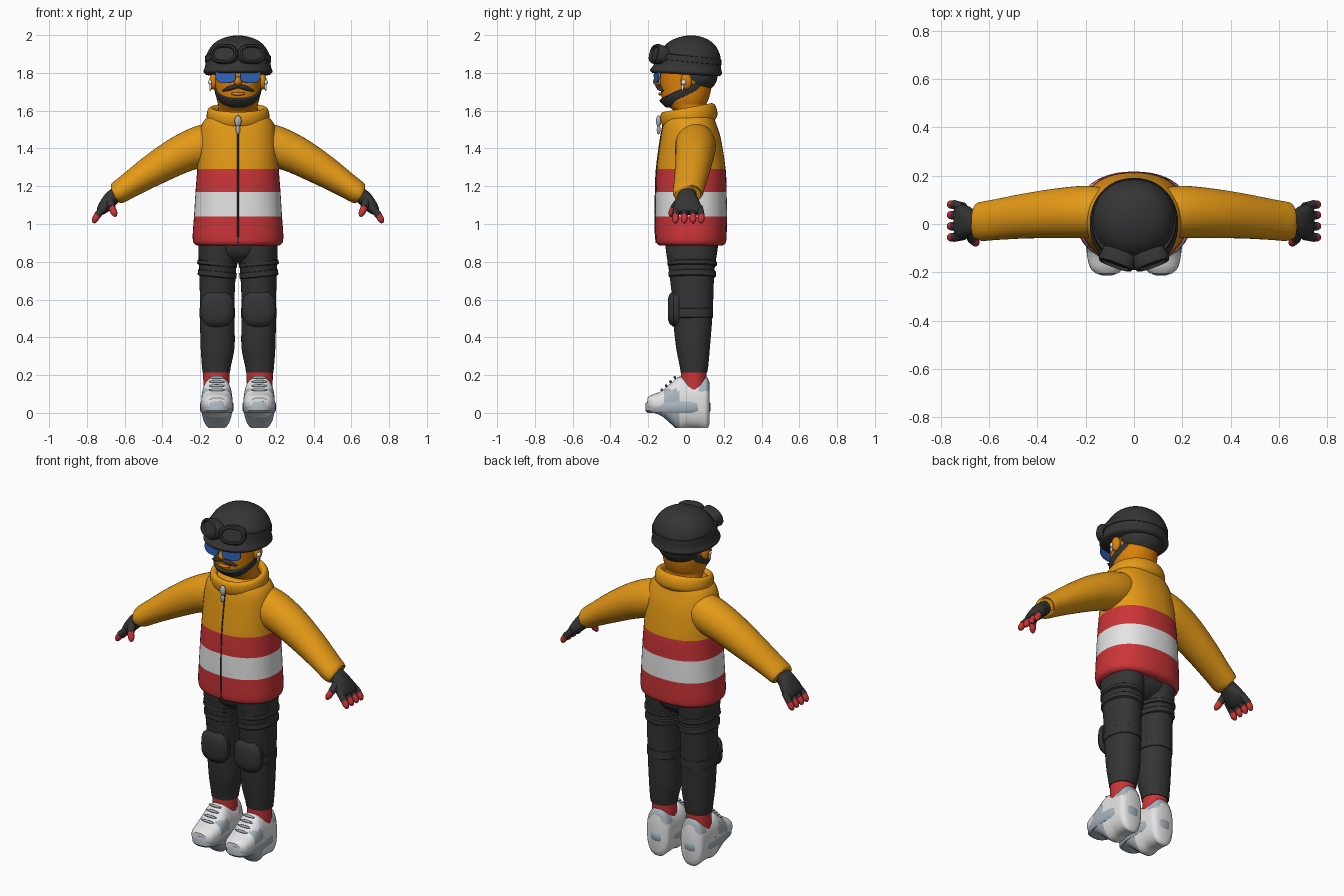
import bpy, bmesh
from math import sin, cos, pi, radians
from mathutils import Matrix, Vector

if "Cube" in bpy.data.objects:
    bpy.data.objects.remove(bpy.data.objects["Cube"], do_unlink=True)


def material(name, r, g, b):
    mat = bpy.data.materials.new(name)
    mat.use_nodes = True
    mat.diffuse_color = (r, g, b, 1)
    mat.node_tree.nodes["Principled BSDF"].inputs["Base Color"].default_value = (r, g, b, 1)
    return mat


gold = material("gold cloth", .78, .32, .008)
skin = material("orange skin", .72, .22, .003)
red = material("red cloth", .6, .035, .04)
white = material("white cloth", .78, .78, .78)
black = material("black cloth", .035, .035, .035)
blue = material("blue lens", .03, .13, .5)
grey = material("grey rubber", .4, .46, .51)
silver = material("silver metal", .45, .47, .5)


# Shared builders
def finish(name, bm, mats, side=1, rule=None):
    for v in bm.verts:
        v.co.x *= side
    bmesh.ops.recalc_face_normals(bm, faces=bm.faces)
    mats = mats if isinstance(mats, list) else [mats]
    if rule:
        for f in bm.faces:
            f.material_index = rule(f.calc_center_median())
    mesh = bpy.data.meshes.new(name)
    bm.to_mesh(mesh)
    bm.free()
    for mat in mats:
        mesh.materials.append(mat)
    obj = bpy.data.objects.new(name, mesh)
    bpy.context.collection.objects.link(obj)
    return obj


def interpolate(rows, steps):
    out = []
    last = len(rows) - 1
    for i in range(last):
        near = rows[max(i - 1, 0)], rows[i], rows[i + 1], rows[min(i + 2, last)]
        for j in range(steps):
            t = j / steps
            out.append([q + t / 2 * (r - p + t * (2 * p - 5 * q + 4 * r - s + t * (3 * (q - r) + s - p)))
                        for p, q, r, s in zip(*near)])
    return out + [list(rows[-1])]


def skin_rings(name, mats, rings, side, rule):
    bm = bmesh.new()
    loops = [[bm.verts.new(co) for co in ring] for ring in rings]
    count = len(loops[0])
    for low, high in zip(loops, loops[1:]):
        for i in range(count):
            j = (i + 1) % count
            bm.faces.new((low[i], low[j], high[j], high[i]))
    bm.faces.new(loops[0])
    bm.faces.new(loops[-1])
    return finish(name, bm, mats, side, rule)


def outline(power, count):
    for i in range(count):
        pair = cos(2 * pi * i / count), sin(2 * pi * i / count)
        yield [abs(round(c, 6)) ** (2 / power) * (1 if c > 0 else -1) for c in pair]


def loft(name, mats, rows, matrix=Matrix(), power=2.0, steps=4, count=40, side=1, rule=None):
    """Stacked rounded sections; each row is height, centre x, centre y, half width, half depth."""
    rings = [[matrix @ Vector((cx + rx * u, cy + ry * v, z)) for u, v in outline(power, count)]
             for z, cx, cy, rx, ry in interpolate(rows, steps)]
    return skin_rings(name, mats, rings, side, rule)


def sweep(name, mats, rows, axis=(0, 1, 0), power=2.0, steps=4, count=24, side=1, rule=None):
    """Section carried along a path; each row is x, y, z, half size along axis, half size across."""
    rows = interpolate(rows, steps)
    path = [Vector(r[:3]) for r in rows]
    rings = []
    for i, row in enumerate(rows):
        along = (path[min(i + 1, len(path) - 1)] - path[max(i - 1, 0)]).normalized()
        wide = Vector(axis)
        wide = (wide - along * wide.dot(along)).normalized()
        deep = along.cross(wide)
        rings.append([path[i] + wide * row[3] * u + deep * row[4] * v for u, v in outline(power, count)])
    return skin_rings(name, mats, rings, side, rule)


def ball(name, mat, centre, size, side=1, tilt=0):
    bm = bmesh.new()
    place = Matrix.Translation(centre) @ Matrix.Rotation(tilt, 4, 'Y') @ Matrix.Diagonal((*size, 1))
    bmesh.ops.create_uvsphere(bm, u_segments=28, v_segments=16, radius=1, matrix=place)
    return finish(name, bm, mat, side)


def tilted(centre, angle):
    return Matrix.Translation(centre) @ Matrix.Rotation(angle, 4, 'X')


def facing(centre, turn=0, pitch=90):
    """Frame whose local up points forward, turned outward and pitched."""
    return (Matrix.Translation(centre) @ Matrix.Rotation(turn, 4, 'Z')
            @ Matrix.Rotation(radians(pitch), 4, 'X'))


def disc(name, mat, layers, matrix, power, side=1):
    return loft(name, mat, [(z, 0, 0, a, b) for z, a, b in layers], matrix, power, 1, 40, side)


# Jacket body with stripes, collar and zip
torso = [(.885, 0, .027, .215, .165), (.9, 0, .027, .235, .183), (.94, 0, .027, .24, .188),
         (1.04, 0, .027, .233, .19), (1.17, 0, .027, .225, .188), (1.29, 0, .027, .216, .183),
         (1.45, 0, .025, .206, .16), (1.53, 0, .02, .19, .14), (1.57, 0, .02, .155, .125),
         (1.59, 0, .02, .11, .1)]


def stripe(c):
    return 0 if c.z > 1.29 else 2 if 1.04 < c.z < 1.17 else 1


loft("jacket", [gold, red, white], torso, power=2.3, count=48, rule=stripe)
sweep("zip", black, [(0, cy - ry, z, .004, .004) for z, cx, cy, rx, ry in torso[1:-2]], (1, 0, 0), count=8)
loft("collar", gold, [(-.05, 0, 0, .145, .13), (-.03, 0, 0, .162, .147), (0, 0, 0, .166, .152),
                      (.03, 0, 0, .16, .146), (.042, 0, 0, .145, .13), (.03, 0, 0, .128, .112),
                      (-.01, 0, 0, .12, .1)], tilted((0, .015, 1.575), .18))
ball("zip_slider", silver, (0, -.145, 1.545), (.018, .014, .03))
ball("zip_pull", silver, (0, -.145, 1.5), (.012, .01, .026))

# Head, beard, nose and hair
loft("head", skin, [(1.5, 0, .035, .105, .085), (1.58, 0, .035, .108, .087), (1.625, 0, .005, .104, .1),
                    (1.66, 0, -.003, .113, .122), (1.71, 0, 0, .118, .132), (1.78, 0, 0, .12, .137),
                    (1.85, 0, 0, .12, .13), (1.9, 0, 0, .1, .1)], power=2.2)
loft("beard", black, [(-.04, 0, 0, .085, .105), (-.028, 0, 0, .11, .13), (0, 0, 0, .122, .143),
                      (.022, 0, 0, .123, .146), (.026, 0, 0, .11, .13)], tilted((0, 0, 1.70), .46), 2.2, 3)
ball("hair", black, (0, .06, 1.79), (.126, .108, .1))
ball("nose", skin, (0, -.145, 1.755), (.022, .03, .026))
sweep("moustache", black, [(-.082, -.122, 1.705, .005, .004), (-.045, -.14, 1.718, .012, .012),
                           (0, -.148, 1.73, .014, .011), (.045, -.14, 1.718, .012, .012),
                           (.082, -.122, 1.705, .005, .004)])
sweep("lower_lip", skin, [(-.035, -.128, 1.69, .006, .005), (0, -.137, 1.688, .01, .009),
                          (.035, -.128, 1.69, .006, .005)])
sweep("glasses_bridge", gold, [(-.03, -.157, 1.8, .004, .004), (.03, -.157, 1.8, .004, .004)], count=8)

# Helmet with goggle strap
loft("helmet", black, [(-.015, 0, 0, .17, .178), (0, 0, 0, .183, .191), (.03, 0, .006, .174, .178),
                       (.09, 0, .015, .167, .163), (.14, 0, .02, .138, .133), (.17, 0, .024, .1, .095),
                       (.188, 0, .027, .05, .048), (.194, 0, .028, .004, .004)],
     tilted((0, 0, 1.806), -.05), 2.1, 4, 48)
loft("goggle_strap", black, [(-.02, 0, 0, .165, .163), (-.016, 0, 0, .176, .176), (.014, 0, 0, .174, .172),
                             (.018, 0, 0, .16, .16)], tilted((0, .014, 1.875), -.1), 2.1, 1, 48)
ball("goggle_bridge", black, (0, -.165, 1.9), (.03, .018, .018))

# Hips join the legs
loft("hips", black, [(.79, 0, .03, .06, .06), (.84, 0, .03, .15, .125), (.92, 0, .03, .19, .145)], power=2.3)


def shoe_colour(c):
    heel = c.y > .07 and c.z > .12
    flank = -.12 < c.y < -.03 and c.z < .125
    return 1 if heel or flank else 0


for label, side in (("left", 1), ("right", -1)):
    # Face and helmet details
    ball(f"{label}_ear", skin, (.13, .002, 1.755), (.022, .03, .043), side)
    ball(f"{label}_earbud", white, (.146, -.012, 1.75), (.012, .014, .014), side)
    ball(f"{label}_earbud_stem", white, (.146, -.018, 1.725), (.006, .007, .022), side)
    disc(f"{label}_lens", blue, [(0, .056, .039), (.007, .055, .038)],
         facing((.064, -.152, 1.785), .22), 2.6, side)
    sweep(f"{label}_temple", gold, [(.116, -.138, 1.8, .004, .004), (.128, -.06, 1.8, .004, .004),
                                    (.13, .01, 1.79, .004, .004)], (1, 0, 0), count=8, side=side)
    disc(f"{label}_goggle", black, [(-.02, .07, .05), (.025, .076, .054), (.036, .07, .048),
                                    (.038, .06, .039), (.026, .054, .034)],
         facing((.066, -.137, 1.895), .35, 76), 2.5, side)

    # Sleeve
    sweep(f"{label}_sleeve", gold,
          [(.1, .05, 1.45, .095, .095), (.19, .05, 1.415, .108, .108), (.31, .045, 1.365, .103, .1),
           (.45, .033, 1.285, .093, .085), (.57, .018, 1.208, .084, .068), (.635, .01, 1.165, .08, .06),
           (.65, .01, 1.156, .068, .048)], count=36, side=side)

    # Gloved hand with bare red fingertips
    sweep(f"{label}_glove", black,
          [(.61, .01, 1.18, .042, .036), (.665, .006, 1.14, .052, .04), (.7, .008, 1.1, .07, .036),
           (.725, .01, 1.07, .07, .026), (.735, .01, 1.058, .058, .016)], power=2.4, side=side)
    for number, y in enumerate((-.048, -.008, .032, .07), 1):
        tip = y * 1.15
        sweep(f"{label}_finger_{number}", black, [(.705, y, 1.09, .019, .019), (.745, tip, 1.046, .019, .019)],
              steps=1, count=16, side=side)
        sweep(f"{label}_fingertip_{number}", red,
              [(.742, tip, 1.05, .017, .017), (.758, tip, 1.022, .017, .017), (.766, tip, 1.006, .007, .007)],
              count=16, side=side)
    sweep(f"{label}_thumb", black, [(.68, -.03, 1.125, .024, .024), (.668, -.065, 1.085, .02, .02)],
          steps=1, count=16, side=side)
    sweep(f"{label}_thumb_tip", red, [(.669, -.063, 1.088, .018, .018), (.655, -.077, 1.058, .017, .017),
                                      (.648, -.082, 1.04, .007, .007)], count=16, side=side)

    # Trouser leg, straps and knee pad
    loft(f"{label}_leg", black,
         [(.215, .115, .042, .073, .07), (.25, .114, .042, .077, .076), (.35, .108, .037, .09, .09),
          (.5, .11, .035, .091, .104), (.62, .11, .035, .092, .11), (.75, .108, .03, .097, .12),
          (.85, .105, .03, .104, .135), (.93, .1, .03, .108, .145)], power=2.2, side=side)
    for part, z, rx, ry, tall, roll in (("knee_strap", .53, .095, .11, .028, 0),
                                        ("thigh_strap", .735, .103, .125, .018, -.1),
                                        ("upper_thigh_strap", .79, .106, .13, .014, -.1)):
        place = Matrix.Translation((.11, .033, z)) @ Matrix.Rotation(roll, 4, 'Y')
        disc(f"{label}_{part}", black, [(-tall, rx - .006, ry - .006), (-tall + .005, rx, ry),
                                        (tall - .005, rx, ry), (tall, rx - .006, ry - .006)], place, 2.2, side)
    disc(f"{label}_knee_pad", black, [(0, .084, .09), (.03, .088, .095), (.05, .074, .08), (.06, .05, .055)],
         facing((.11, -.036, .55)), 2.7, side)

    # Sock and shoe
    loft(f"{label}_sock", red, [(.12, .115, .04, .068, .066), (.23, .115, .04, .07, .068)], steps=1, side=side)
    loft(f"{label}_sole", grey, [(0, .112, -.04, .08, .162), (.012, .112, -.042, .088, .172),
                                 (.05, .112, -.042, .088, .172), (.06, .112, -.042, .082, .165)],
         power=2.6, steps=1, side=side)
    sweep(f"{label}_shoe", [white, grey],
          [(.112, -.205, .05, .045, .03), (.112, -.18, .05, .07, .046), (.112, -.13, .05, .082, .066),
           (.112, -.08, .05, .083, .108), (.112, -.035, .05, .082, .142), (.112, .02, .05, .08, .132),
           (.112, .08, .05, .077, .136), (.112, .11, .05, .07, .14), (.112, .124, .05, .05, .11)],
          (1, 0, 0), 2.5, side=side, count=32, rule=shoe_colour)
    for number in range(4):
        y = -.128 + number * .023
        ball(f"{label}_lace_{number}", grey, (.112, y, .122 + number * .022), (.042, .007, .008), side)

bpy.ops.object.select_all(action='DESELECT')
for obj in bpy.context.scene.objects:
    if obj.type == 'MESH':
        obj.select_set(True)
        bpy.context.view_layer.objects.active = obj
bpy.ops.object.shade_smooth_by_angle(angle=radians(40))
